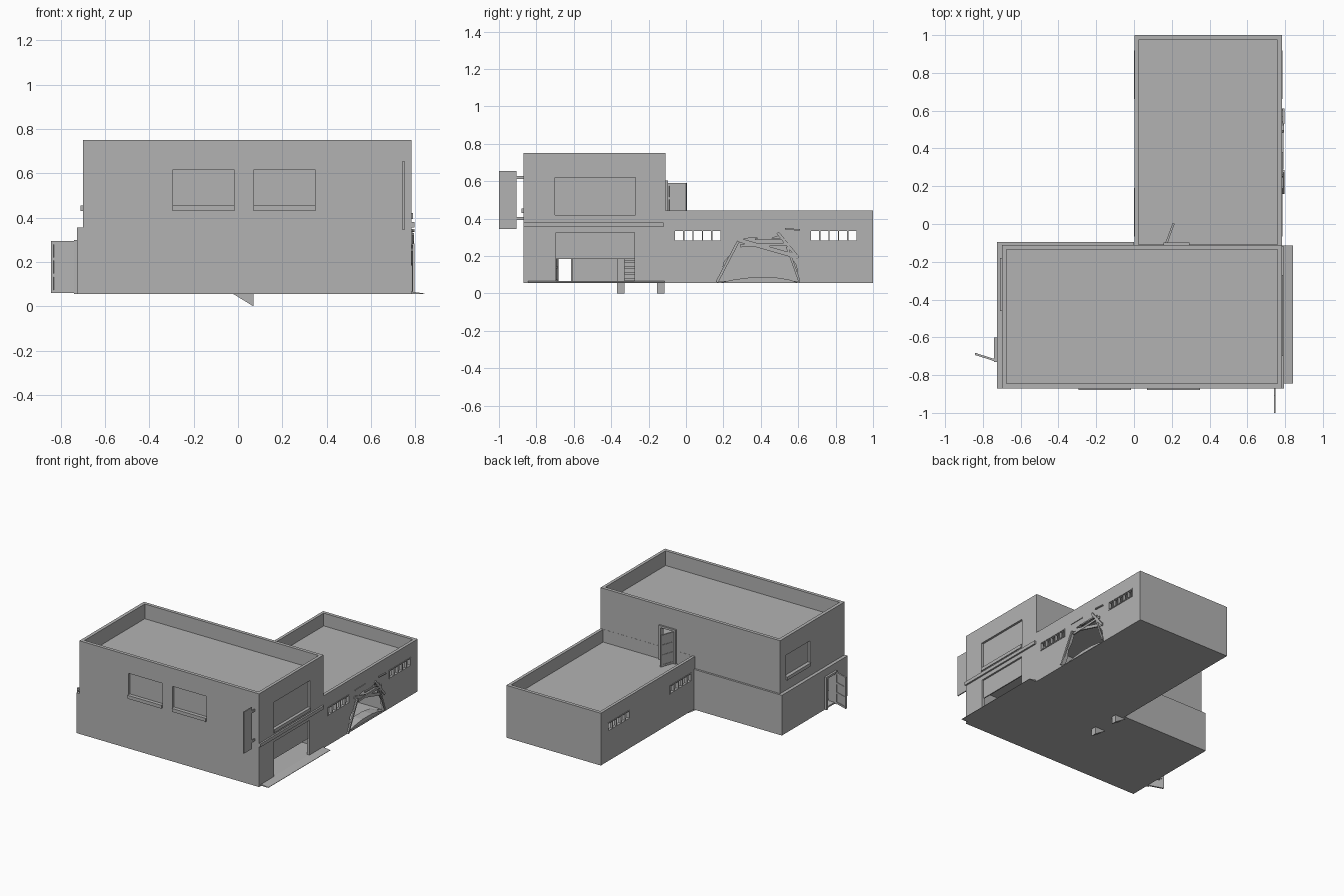
import bpy, bmesh, math
from mathutils import Vector, Matrix

if "Cube" in bpy.data.objects:
    bpy.data.objects.remove(bpy.data.objects["Cube"])

GREY = (0.45, 0.45, 0.45, 1)
mat = bpy.data.materials.new("plain grey")
mat.use_nodes = True
mat.diffuse_color = GREY
bsdf = next(n for n in mat.node_tree.nodes if n.type == "BSDF_PRINCIPLED")
bsdf.inputs["Base Color"].default_value = GREY
bsdf.inputs["Roughness"].default_value = 0.8


def finish(name, bm):
    bmesh.ops.recalc_face_normals(bm, faces=bm.faces)
    mesh = bpy.data.meshes.new(name)
    bm.to_mesh(mesh)
    bm.free()
    mesh.materials.append(mat)
    ob = bpy.data.objects.new(name, mesh)
    bpy.context.scene.collection.objects.link(ob)
    return ob


def add_box(bm, x, y, z):
    size = Matrix.Diagonal((x[1] - x[0], y[1] - y[0], z[1] - z[0], 1))
    mid = Vector((sum(x), sum(y), sum(z))) / 2
    bmesh.ops.create_cube(bm, size=1, matrix=Matrix.Translation(mid) @ size)


def box(name, x, y, z):
    bm = bmesh.new()
    add_box(bm, x, y, z)
    return finish(name, bm)


def prism(name, axis, points, lo, hi):
    """Extrude a 2D outline along x (points are y, z) or y (points are x, z)."""
    bm = bmesh.new()
    place = (lambda a, b: (lo, a, b)) if axis == "x" else (lambda a, b: (a, lo, b))
    face = bm.faces.new([bm.verts.new(place(a, b)) for a, b in points])
    new = bmesh.ops.extrude_face_region(bm, geom=[face])["geom"]
    step = Vector((hi - lo, 0, 0)) if axis == "x" else Vector((0, hi - lo, 0))
    bmesh.ops.translate(bm, vec=step, verts=[v for v in new if isinstance(v, bmesh.types.BMVert)])
    return finish(name, bm)


def cut(target, cutter):
    mod = target.modifiers.new("opening", "BOOLEAN")
    mod.operation, mod.solver, mod.object = "DIFFERENCE", "EXACT", cutter
    with bpy.context.temp_override(object=target, active_object=target):
        bpy.ops.object.modifier_apply(modifier=mod.name)
    bpy.data.objects.remove(cutter)


def cut_box(target, x, y, z):
    cut(target, box("cutter", x, y, z))


# Main two-storey block: roof pit, two rooms
main = box("main_block", (-0.70, 0.783), (-0.87, -0.11), (0.055, 0.75))
inside_x, inside_y = (-0.675, 0.76), (-0.845, -0.135)
for z in ((0.64, 0.9), (0.37, 0.625), (0.066, 0.345)):
    cut_box(main, inside_x, inside_y, z)

# Lower storey skirt on the left end and back
skirt_end = box("skirt_end", (-0.725, -0.70), (-0.87, -0.095), (0.055, 0.355))
skirt_back = box("skirt_back", (-0.70, 0), (-0.11, -0.095), (0.055, 0.355))

# Door openings and garage opening
for wall in (main, skirt_end):
    cut_box(wall, (-0.8, -0.66), (-0.715, -0.61), (0.066, 0.285))
cut_box(main, (0.17, 0.28), (-0.2, -0.05), (0.37, 0.59))
cut_box(main, (0.74, 0.9), (-0.695, -0.275), (0.066, 0.325))
box("garage_shutter", (0.762, 0.77), (-0.695, -0.275), (0.185, 0.325))

# Front windows with panes and sills
for i, (a, b) in enumerate(((-0.295, -0.015), (0.07, 0.35))):
    cut_box(main, (a, b), (-0.9, -0.83), (0.43, 0.615))
    box(f"front_pane_{i}", (a, b), (-0.853, -0.847), (0.43, 0.615))
    box(f"front_sill_{i}", (a, b), (-0.88, -0.85), (0.43, 0.455))

# Side windows
cut_box(main, (-0.8, -0.66), (-0.46, -0.18), (0.43, 0.615))
box("end_pane", (-0.683, -0.677), (-0.46, -0.18), (0.43, 0.615))
box("end_sill", (-0.71, -0.68), (-0.46, -0.18), (0.43, 0.455))
cut_box(main, (0.74, 0.9), (-0.70, -0.27), (0.395, 0.62))
box("large_pane", (0.762, 0.767), (-0.70, -0.27), (0.395, 0.62))
box("large_sill", (0.762, 0.79), (-0.70, -0.27), (0.395, 0.42))

# Ledge above the garage, and the ramp in front of it
box("garage_ledge", (0.783, 0.795), (-0.87, -0.12), (0.355, 0.38))
prism("garage_ramp", "y", [(0.78, 0.055), (0.842, 0.055), (0.842, 0.058), (0.78, 0.067)], -0.845, -0.115)

# Single-storey rear wing
wing = box("rear_wing", (0.003, 0.783), (-0.11, 1.0), (0.055, 0.445))
cut_box(wing, (0.025, 0.76), (-0.109, 0.975), (0.35, 0.6))
cut_box(wing, (0.025, 0.76), (-0.085, 0.975), (0.066, 0.342))
box("wing_partition", (0.39, 0.76), (0.605, 0.612), (0.066, 0.342))

# Strip windows on both sides of the wing
for start in (-0.062, 0.665):
    end = start + 0.25
    cut_box(wing, (-0.1, 0.9), (start, end), (0.28, 0.338))
    for side, x in (("outer", (0.765, 0.787)), ("inner", (-0.001, 0.021))):
        bm = bmesh.new()
        for k in range(6):
            y = start + k * 0.05
            add_box(bm, x, (y - 0.003, y + 0.003), (0.277, 0.341))
        for z in (0.28, 0.338):
            add_box(bm, x, (start, end), (z - 0.003, z + 0.003))
        finish(f"{side}_strip_window", bm)

# Broken hole in the wing wall
hole = [(0.165, 0.06), (0.19, 0.11), (0.205, 0.17), (0.24, 0.21), (0.27, 0.275), (0.30, 0.29),
        (0.36, 0.30), (0.43, 0.285), (0.50, 0.31), (0.54, 0.25), (0.565, 0.19), (0.59, 0.15),
        (0.605, 0.06)]
cut(wing, prism("cutter", "x", hole, 0.74, 0.85))
mound = [(0.18, 0.058), (0.26, 0.075), (0.36, 0.088), (0.47, 0.087), (0.55, 0.075), (0.60, 0.058)]
prism("rubble_mound", "x", mound, 0.70, 0.775)


def plank(name, a, b, width, x):
    a, b = Vector(a), Vector(b)
    side = (b - a).orthogonal().normalized() * width / 2
    prism(name, "x", [a + side, b + side, b - side, a - side], x, x + 0.01)


# Loose boards around the hole
boards = [((0.25, 0.295), (0.60, 0.195), 0.022), ((0.29, 0.255), (0.57, 0.265), 0.016),
          ((0.49, 0.325), (0.60, 0.19), 0.016), ((0.165, 0.06), (0.28, 0.28), 0.014),
          ((0.26, 0.345), (0.38, 0.345), 0.008), ((0.37, 0.29), (0.54, 0.29), 0.010),
          ((0.54, 0.25), (0.605, 0.07), 0.012), ((0.53, 0.345), (0.61, 0.34), 0.008)]
for i, (a, b, width) in enumerate(boards):
    plank(f"broken_board_{i}", a, b, width, 0.778 + 0.003 * (i % 4))


# Panelled door leaf swung on its hinge
def door_leaf(name, hinge, angle, width, height):
    bm = bmesh.new()
    add_box(bm, (0, width), (-0.002, 0.002), (0, height))
    for x in (0.006, width - 0.006):
        add_box(bm, (x - 0.006, x + 0.006), (-0.006, 0.006), (0, height))
    for k in range(4):
        z = 0.007 + k * (height - 0.014) / 3
        add_box(bm, (0, width), (-0.0055, 0.0055), (z - 0.007, z + 0.007))
    ob = finish(name, bm)
    ob.location = hinge
    ob.rotation_euler.z = math.radians(angle)


door_leaf("side_door", (-0.735, -0.722, 0.06), 162, 0.112, 0.234)
door_leaf("roof_door", (0.172, -0.10, 0.355), 70, 0.11, 0.235)

# Door frames
bm = bmesh.new()
for y in ((-0.73, -0.715), (-0.615, -0.60)):
    add_box(bm, (-0.74, -0.70), y, (0.055, 0.30))
add_box(bm, (-0.74, -0.70), (-0.73, -0.60), (0.285, 0.30))
finish("side_door_frame", bm)
bm = bmesh.new()
for x in ((0.155, 0.17), (0.28, 0.295)):
    add_box(bm, x, (-0.13, -0.097), (0.35, 0.605))
add_box(bm, (0.155, 0.295), (-0.13, -0.097), (0.59, 0.605))
finish("roof_door_frame", bm)

# Hanging sign board on two brackets
box("sign_board", (0.742, 0.750), (-1.0, -0.905), (0.345, 0.655))
for i, z in enumerate((0.40, 0.62)):
    box(f"sign_bracket_{i}", (0.742, 0.750), (-0.905, -0.87), (z - 0.008, z + 0.008))

# Indoor stairs, whose stringers reach below the floor
stringer = [(0.07, 0.0), (0.07, 0.06), (-0.41, 0.355), (-0.51, 0.355)]
for i, y in enumerate((-0.37, -0.155)):
    prism(f"stair_stringer_{i}", "y", stringer, y, y + 0.04)
for k in range(9):
    x, z = 0.02 - k * 0.052, 0.075 + k * 0.032
    box(f"stair_tread_{k}", (x - 0.03, x + 0.03), (-0.33, -0.155), (z - 0.005, z + 0.005))
